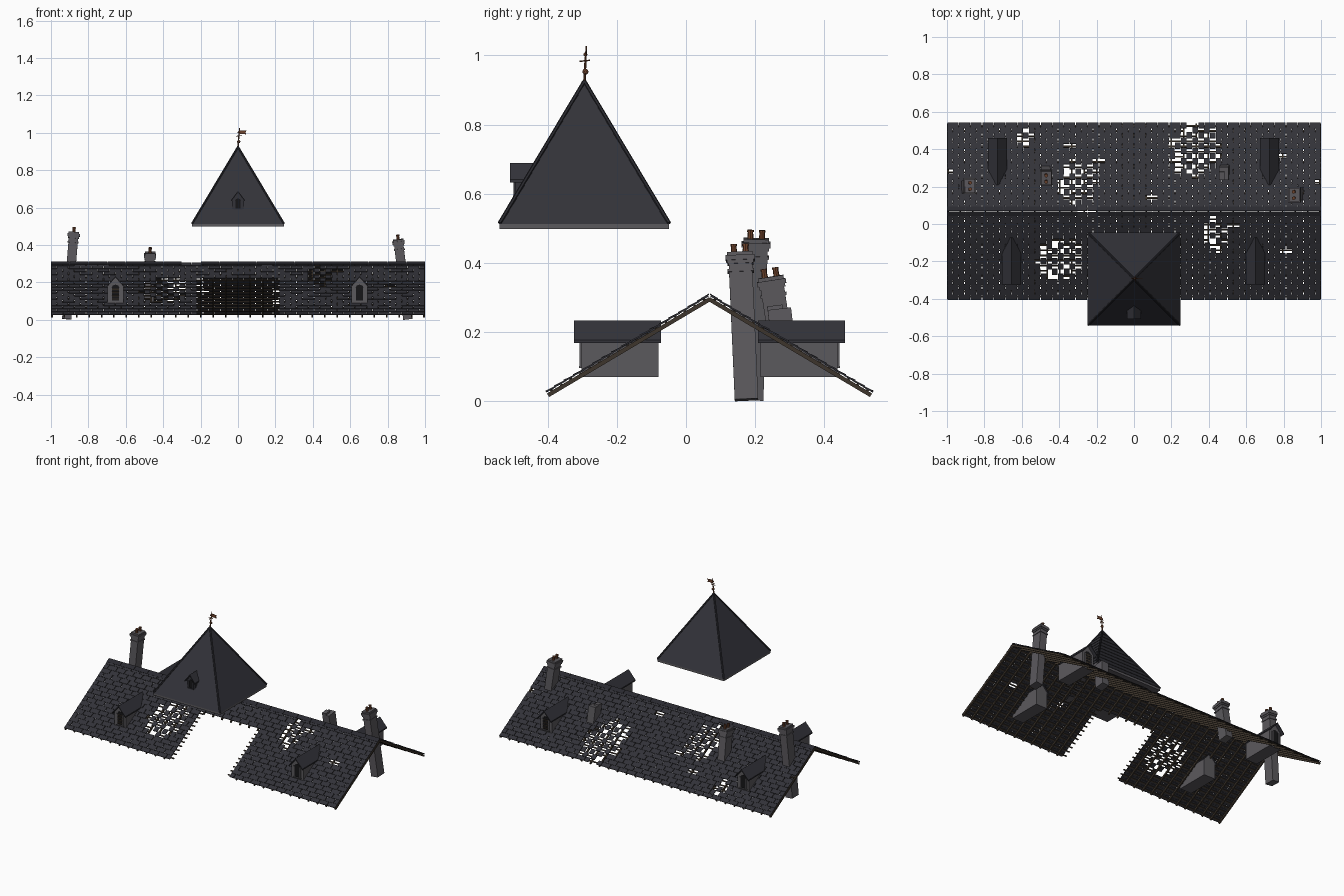
import bpy, bmesh, math, random
from mathutils import Matrix, Vector

if "Cube" in bpy.data.objects:
    bpy.data.objects.remove(bpy.data.objects["Cube"])

random.seed(7)


def mat(name, *rgb):
    m = bpy.data.materials.new(name)
    m.diffuse_color = (*rgb, 1)
    m.use_nodes = True
    m.node_tree.nodes["Principled BSDF"].inputs["Base Color"].default_value = m.diffuse_color
    return m


SLATE = mat("slate", .032, .032, .040)
RIDGE = mat("ridge_slate", .022, .022, .028)
WOOD = mat("old_wood", .048, .036, .025)
STONE = mat("stone", .105, .10, .11)
RUST = mat("rust", .15, .055, .025)
DARK = mat("dark_opening", .008, .008, .009)


def finish(bm, name, material):
    bmesh.ops.recalc_face_normals(bm, faces=bm.faces)
    me = bpy.data.meshes.new(name)
    bm.to_mesh(me)
    bm.free()
    me.materials.append(material)
    ob = bpy.data.objects.new(name, me)
    bpy.context.collection.objects.link(ob)
    return ob


def box(bm, lo, hi, M=Matrix()):
    lo, hi = Vector(lo), Vector(hi)
    S = Matrix.Translation((lo + hi) / 2) @ Matrix.Diagonal((*(hi - lo), 1))
    bmesh.ops.create_cube(bm, size=1, matrix=M @ S)


def axis(a, b):
    d = Vector(b) - Vector(a)
    return Matrix.Translation(a) @ Vector((0, 0, 1)).rotation_difference(d).to_matrix().to_4x4(), d.length


def rod(bm, a, b, r1, r2, n=8):
    M, L = axis(a, b)
    bmesh.ops.create_cone(bm, cap_ends=True, segments=n, radius1=r1, radius2=r2, depth=L,
                          matrix=M @ Matrix.Translation((0, 0, L / 2)))


def prism(bm, pts, y0, y1, M):
    a = [bm.verts.new(M @ Vector((x, y0, z))) for x, z in pts]
    b = [bm.verts.new(M @ Vector((x, y1, z))) for x, z in pts]
    bm.faces.new(a)
    bm.faces.new(b[::-1])
    for i in range(len(pts)):
        j = (i + 1) % len(pts)
        bm.faces.new((a[i], b[i], b[j], a[j]))


# main roof: slope-local axes are x, distance down the slope, normal
YR, ZR, ANG, LEN = .068, .298, math.radians(30.7), .545
CA, SA = math.cos(ANG), math.sin(ANG)
ROWS, W = 17, .0625
P = LEN / ROWS


def slope(side):
    return Matrix(((1, 0, 0, 0), (0, side * CA, side * SA, YR), (0, -SA, CA, ZR), (0, 0, 0, 1)))


NOTCH_X, NOTCH_S = .22, .172
HOLES = {-1: [(-.395, -.185, .11, .115), (.44, -.045, .06, .095)],
         1: [(-.295, .215, .11, .115), (.33, .385, .13, .135), (-.575, .455, .045, .06)]}
MISSING = {-1: [(.54, -.005), (.79, -.13)],
           1: [(-.34, .40), (.11, .15), (.98, .21), (.80, .37), (-.99, .28), (-.21, .33)]}


def in_hole(side, x, s, ragged=0):
    y = YR + side * s * CA
    k = 1 + random.uniform(-ragged, ragged)
    return any(((x - hx) / rx) ** 2 + ((y - hy) / ry) ** 2 < k for hx, hy, rx, ry in HOLES[side])


def slates(side, name):
    bm, M = bmesh.new(), slope(side)
    for r in range(ROWS):
        s0 = r * P
        x = -1 - (W / 2 if r % 2 else 0)
        while x < 1 - .001:
            a, b = max(x, -1) + .0018, min(x + W, 1) - .0018
            x += W
            if side < 0 and s0 + P / 2 > NOTCH_S:
                if abs((a + b) / 2) < NOTCH_X:
                    if a < -NOTCH_X:
                        b = -NOTCH_X
                    elif b > NOTCH_X:
                        a = NOTCH_X
                    else:
                        continue
                elif a < NOTCH_X < b:
                    a = NOTCH_X
                elif a < -NOTCH_X < b:
                    b = -NOTCH_X
            c, y = (a + b) / 2, YR + side * (s0 + P / 2) * CA
            if any(a - .002 <= mx <= b + .002 and abs(my - y) < P * CA / 2 for mx, my in MISSING[side]):
                continue
            # hole edges cut slates down to broken halves
            for p, q in ((a, c), (c, b)):
                if in_hole(side, (p + q) / 2, s0 + P / 2, .25):
                    if p == a:
                        a = c
                    else:
                        b = c
            if b - a < .004:
                continue
            tilt = Matrix.Translation((0, s0, .005)) @ Matrix.Rotation(math.radians(random.uniform(2, 5)), 4, 'X')
            box(bm, (a, 0, 0), (b, P * 1.12 if r < ROWS - 1 else P, .0045), M @ tilt)
    finish(bm, name, SLATE)


def framing(side, name):
    bm, M = bmesh.new(), slope(side)
    n = 30
    for i in range(n + 1):
        x = -.995 + i * 1.99 / n
        w = .005 if i in (0, n) else .004
        end = NOTCH_S if side < 0 and abs(x) < NOTCH_X else LEN
        box(bm, (x - w, 0, -.009), (x + w, end, .003), M)
    for r in range(ROWS):
        s = (r + .5) * P
        for i in range(n):
            a = -.995 + i * 1.99 / n
            b = a + 1.99 / n
            if side < 0 and s > NOTCH_S and abs((a + b) / 2) < NOTCH_X:
                continue
            if in_hole(side, (a + b) / 2, s) and random.random() < .2:
                continue
            box(bm, (a, s - .004, .001), (b, s + .004, .0055), M)
    finish(bm, name, WOOD)


for side, word in ((-1, "front"), (1, "back")):
    slates(side, word + "_slates")
    framing(side, word + "_rafters_and_battens")

# ridge caps with a missing stretch, and beam below
bm = bmesh.new()
for i in range(20):
    a = -1 + i * .1
    if i == 7:
        continue
    for side in (-1, 1):
        box(bm, (a + .001, -.005, .009), (a + .099, .022, .0125), slope(side))
finish(bm, "ridge_caps", RIDGE)


# dormers: local frame faces -y at origin
def dormer(name, x, y, z, side, w, h, rise, depth, louvred=False):
    M = Matrix.Translation((x, y, z)) @ Matrix.Rotation(0 if side < 0 else math.pi, 4, 'Z')
    k, o = w / 2, w * .1
    bm = bmesh.new()
    prism(bm, [(-k, 0), (k, 0), (k, h), (0, h + rise), (-k, h)], 0, depth, M)
    f = w * .27
    zb, zt = h * .3, h * .95
    for sx in (-1, 1):
        box(bm, (sx * f - .004, -.006, zb), (sx * f + .004, .002, zt), M)
    box(bm, (-f - .006, -.008, zb - .006), (f + .006, .002, zb), M)
    finish(bm, name + "_body", STONE if w > .08 else SLATE)
    bm = bmesh.new()
    t = .008
    g = rise / k * o
    prism(bm, [(-k - o, h - g), (0, h + rise), (k + o, h - g), (k + o, h - g + t),
               (0, h + rise + t), (-k - o, h - g + t)], -.022 * w / .085, depth + .008, M)
    finish(bm, name + "_roof", SLATE)
    bm = bmesh.new()
    prism(bm, [(-f, zb), (f, zb), (f, zt), (f * .6, zt + f * .5), (0, zt + f * .7),
               (-f * .6, zt + f * .5), (-f, zt)], -.002, .003, M)
    finish(bm, name + "_window", DARK)
    if louvred:
        bm = bmesh.new()
        for i in range(4):
            c = zb + (i + .6) * (zt - zb) / 4
            box(bm, (-f, -.005, -.003), (f, .001, .003),
                M @ Matrix.Translation((0, 0, c)) @ Matrix.Rotation(.4, 4, 'X'))
        finish(bm, name + "_louvres", WOOD)


dormer("front_left_dormer", -.655, -.302, .07, -1, .085, .108, .048, .222, True)
dormer("front_right_dormer", .65, -.302, .07, -1, .085, .108, .048, .222)
dormer("back_left_dormer", -.73, .438, .07, 1, .085, .108, .048, .222)
dormer("back_right_dormer", .725, .438, .07, 1, .085, .108, .048, .222, True)


# leaning chimneys
def chimney(name, base, top, pots=True):
    M, L = axis(base, top)
    bm = bmesh.new()
    box(bm, (-.025, -.034, 0), (.025, .034, L), M)
    if pots:
        for e, a, b in ((.004, .058, .05), (.004, .034, .024), (.008, .024, .010), (.003, .010, 0)):
            box(bm, (-.025 - e, -.034 - e, L - a), (.025 + e, .034 + e, L - b), M)
    else:
        box(bm, (-.025, -.034, L), (.004, .010, L + .012), M)
    finish(bm, name, STONE)
    if pots:
        bm = bmesh.new()
        for y in (-.017, .017):
            rod(bm, M @ Vector((0, y, L)), M @ Vector((0, y, L + .024)), .009, .0075)
            rod(bm, M @ Vector((0, y, L + .019)), M @ Vector((0, y, L + .025)), .0095, .0095)
        finish(bm, name + "_pots", RUST)


chimney("left_chimney", (-.916, .19, .004), (-.877, .203, .47))
chimney("right_chimney", (.908, .175, .004), (.856, .156, .43))
chimney("middle_chimney", (-.475, .285, .10), (-.47, .245, .36))
chimney("broken_chimney", (.49, .29, .10), (.48, .27, .266), False)

# tower roof: stepped slate courses on a square pyramid
TY, TH, T0, T1, N = -.294, .245, .512, .925, 11
bm = bmesh.new()
dz = (T1 - T0) / N
for i in range(N):
    lo, hi = TH * (1 - i / N) + .003, TH * (1 - (i + 1) / N)
    bmesh.ops.create_cone(bm, cap_ends=True, segments=4, radius1=lo * 2 ** .5, radius2=max(hi, .001) * 2 ** .5, depth=dz,
                          matrix=Matrix.Translation((0, TY, T0 + (i + .5) * dz)) @ Matrix.Rotation(math.pi / 4, 4, 'Z'))
finish(bm, "tower_roof_slates", SLATE)
bm = bmesh.new()
box(bm, (-TH, TY - TH, .498), (TH, TY + TH, T0))
finish(bm, "tower_eaves", STONE)
bm = bmesh.new()
for sx in (-1, 1):
    for sy in (-1, 1):
        rod(bm, (sx * TH, TY + sy * TH, T0 + .003), (0, TY, T1), .006, .006, 6)
finish(bm, "tower_hips", RIDGE)
dormer("tower_dormer", 0, -.493, .575, -1, .062, .066, .04, .10)

# bent finial with weather vane
bm = bmesh.new()
rod(bm, (0, TY, .915), (.003, TY + .002, .965), .004, .0035)
rod(bm, (.003, TY + .002, .965), (.009, TY + .006, 1.027), .0035, .002)
for z, r in ((.953, .009), (1.003, .006)):
    bmesh.ops.create_icosphere(bm, subdivisions=2, radius=r, matrix=Matrix.Translation((.004, TY + .003, z)))
rod(bm, (-.012, TY + .003, .982), (.02, TY + .003, .985), .002, .002, 6)
rod(bm, (.005, TY - .014, .983), (.005, TY + .016, .986), .002, .002, 6)
prism(bm, [(.006, .992), (.03, .994), (.045, .99), (.04, 1.002), (.045, 1.012), (.006, 1.014)],
      -.0015, .0015, Matrix.Translation((0, TY + .005, 0)))
finish(bm, "weather_vane", RUST)
